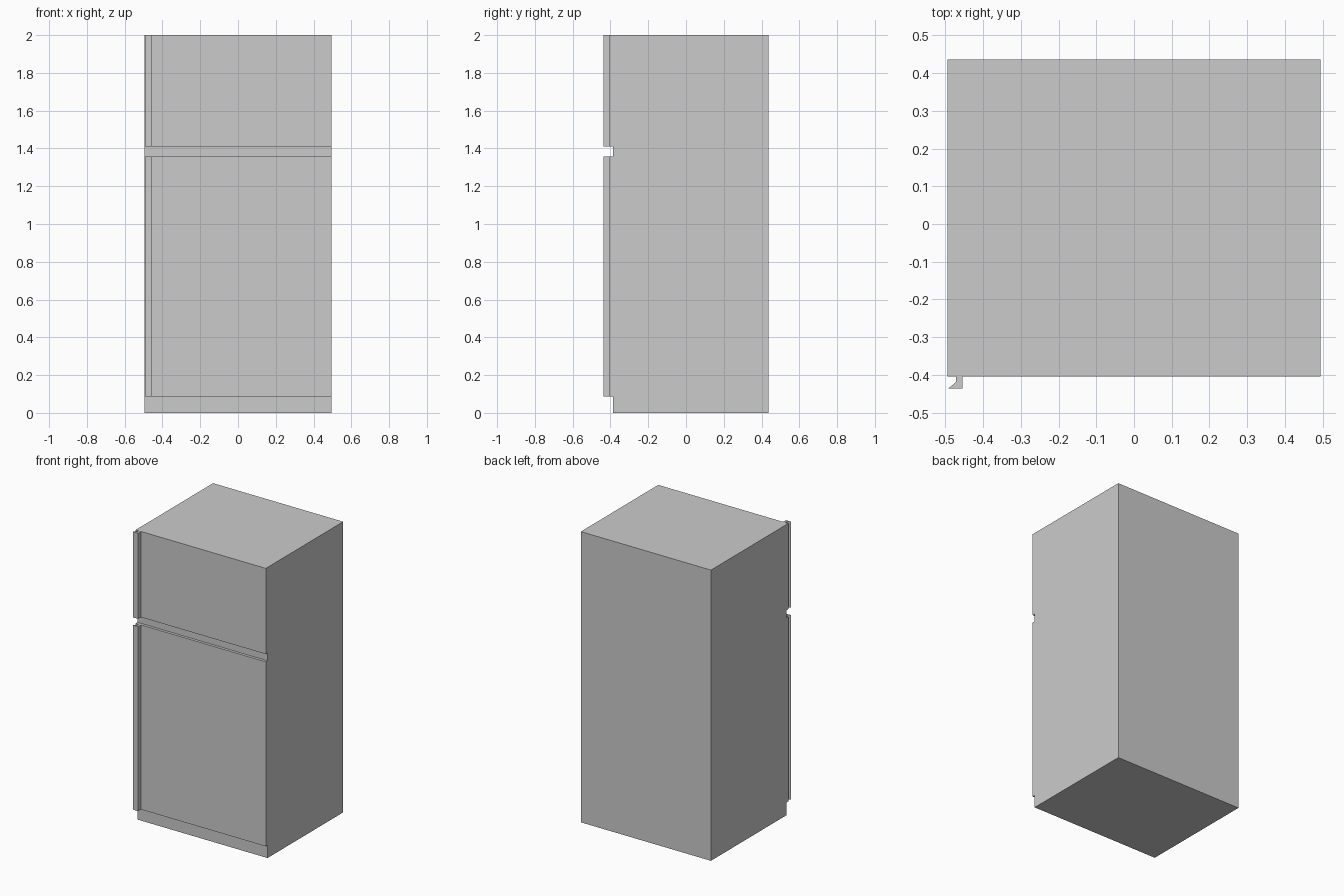
import bpy, bmesh

if "Cube" in bpy.data.objects:
    bpy.data.objects.remove(bpy.data.objects["Cube"])

trim = bpy.data.materials.new("dark_trim")
trim.diffuse_color = (0.57, 0.57, 0.57, 1)
trim.use_nodes = True
trim.node_tree.nodes["Principled BSDF"].inputs["Base Color"].default_value = trim.diffuse_color
shell = bpy.data.materials.new("shell_grey")
shell.diffuse_color = (0.8, 0.8, 0.8, 1)
shell.use_nodes = True
shell.node_tree.nodes["Principled BSDF"].inputs["Base Color"].default_value = shell.diffuse_color


def prism(name, profile, place, lo, hi, caps, dark_walls=(), dark_caps=()):
    """Sweep a profile from lo to hi; place(p, t) maps a profile point to 3D."""
    bm = bmesh.new()
    a = [bm.verts.new(place(p, lo)) for p in profile]
    b = [bm.verts.new(place(p, hi)) for p in profile]
    n = len(profile)
    for i in range(n):
        j = (i + 1) % n
        bm.faces.new((a[i], a[j], b[j], b[i])).material_index = int(i in dark_walls)
    for k, cap in enumerate(caps):
        for ring in (a, b):
            bm.faces.new([ring[i] for i in cap]).material_index = int(k in dark_caps)
    bmesh.ops.recalc_face_normals(bm, faces=bm.faces)
    mesh = bpy.data.meshes.new(name)
    bm.to_mesh(mesh)
    bm.free()
    mesh.materials.append(shell)
    mesh.materials.append(trim)
    obj = bpy.data.objects.new(name, mesh)
    bpy.context.collection.objects.link(obj)
    return obj


HALF_W, BACK = 0.495, 0.436
DOOR, RECESS = -0.405, -0.386
BASE, GAP_LO, GAP_HI, TOP = 0.0875, 1.357, 1.41, 2.0

# Cabinet: side outline with toe-kick and the groove between the two doors
outline = [(RECESS, 0), (BACK, 0), (BACK, BASE), (BACK, TOP), (DOOR, TOP),
           (DOOR, GAP_HI), (RECESS, GAP_HI), (RECESS, GAP_LO),
           (DOOR, GAP_LO), (DOOR, BASE), (RECESS, BASE)]
prism("fridge_body", outline, lambda p, t: (t, p[0], p[1]), -HALF_W, HALF_W,
      caps=[(0, 1, 2, 10), tuple(range(2, 11))],
      dark_walls=(0, 1, 6, 10), dark_caps=(0,))

# Full-height door handles with a hooked grip
grip = [(-0.455, DOOR), (-0.472, DOOR), (-0.472, -0.419),
        (-0.492, -0.436), (-0.455, -0.436)]
for name, lo, hi in (("lower_door_handle", BASE, GAP_LO),
                     ("upper_door_handle", GAP_HI, TOP)):
    prism(name, grip, lambda p, t: (p[0], p[1], t), lo, hi,
          caps=[tuple(range(5))], dark_walls=range(5), dark_caps=(0,))
